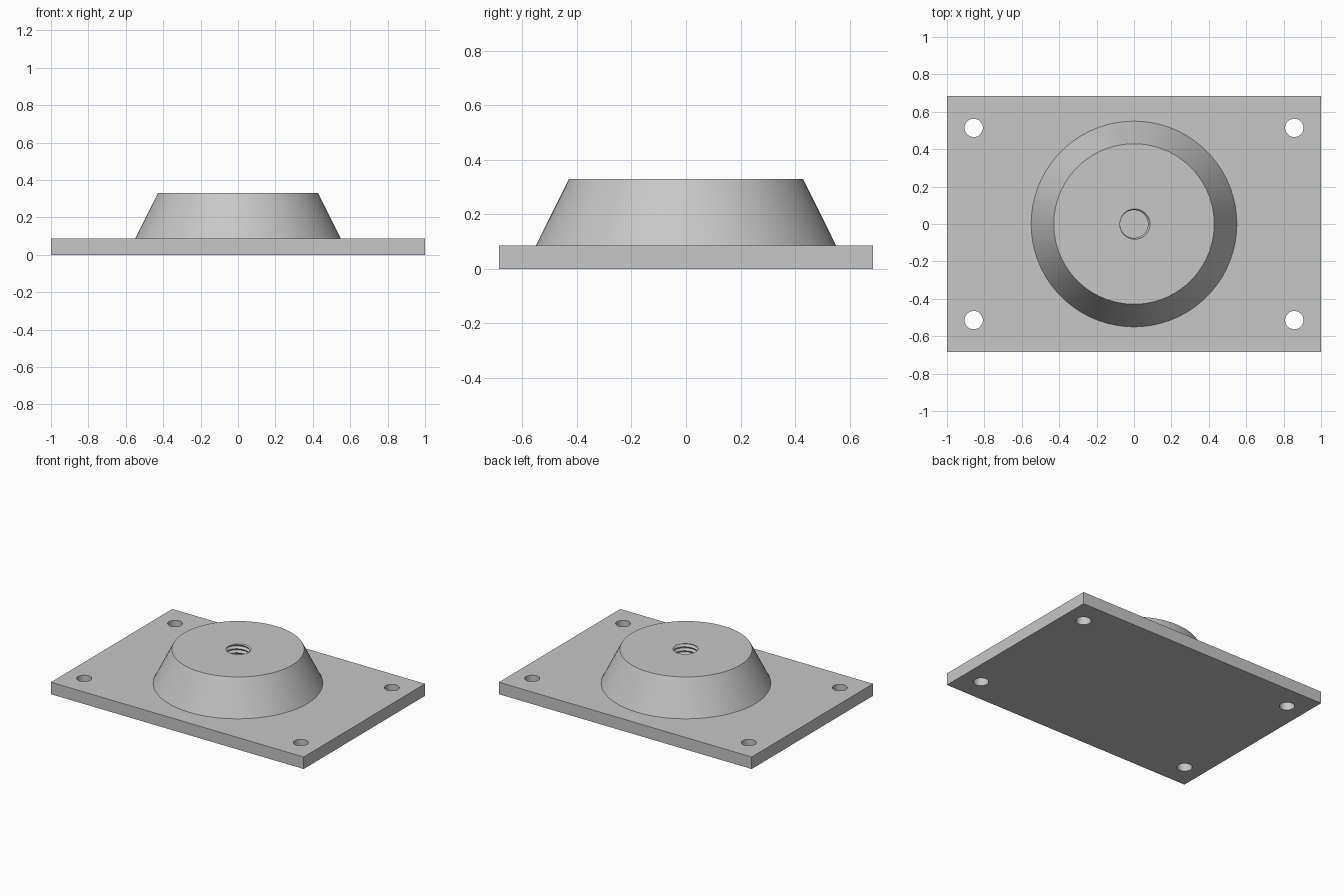
import bpy, bmesh
from math import cos, sin, tau, radians

default = bpy.data.objects.get("Cube")
if default:
    bpy.data.objects.remove(default, do_unlink=True)

WIDTH, DEPTH, THICK = 2.0, 1.371, 0.086
BASE_R, TOP_R, TOP_Z = 0.55, 0.429, 0.329
HOLE_X, HOLE_Y, HOLE_R = 0.857, 0.514, 0.049

grey = bpy.data.materials.new("machined grey")
grey.use_nodes = True
colour = (0.57, 0.57, 0.57, 1)
grey.diffuse_color = colour
grey.node_tree.nodes["Principled BSDF"].inputs["Base Color"].default_value = colour


def make_object(name, bm):
    bmesh.ops.recalc_face_normals(bm, faces=bm.faces)
    mesh = bpy.data.meshes.new(name)
    bm.to_mesh(mesh)
    bm.free()
    mesh.materials.append(grey)
    obj = bpy.data.objects.new(name, mesh)
    bpy.context.collection.objects.link(obj)
    return obj


def ring(bm, radius, z, segments, x=0, y=0):
    return [bm.verts.new((x + radius * cos(tau * i / segments),
                          y + radius * sin(tau * i / segments), z))
            for i in range(segments)]


def lathe(name, profile, segments, x=0, y=0):
    """Closed solid of revolution from (radius, height) pairs."""
    bm = bmesh.new()
    rings = [ring(bm, r, z, segments, x, y) for r, z in profile]
    for low, high in zip(rings, rings[1:]):
        for i in range(segments):
            j = (i + 1) % segments
            bm.faces.new((low[i], low[j], high[j], high[i]))
    bm.faces.new(rings[0])
    bm.faces.new(rings[-1])
    return make_object(name, bm)


def thread_cutter(name, minor, major, pitch, bottom, top, segments=24):
    """Helical thread solid: one strip of crests and roots wound upwards."""
    bm = bmesh.new()
    turns = int((top - bottom) / pitch) + 4
    start = bottom - 2 * pitch
    strips = []
    for radius, shift in ((minor, 0), (major, pitch / 2)):
        strips.append([bm.verts.new((radius * cos(tau * k / segments),
                                     radius * sin(tau * k / segments),
                                     start + shift + pitch * k / segments))
                       for k in range(turns * segments + 1)])
    crest, root = strips
    for k in range(turns * segments):
        bm.faces.new((crest[k], crest[k + 1], root[k + 1], root[k]))
        if k + segments < turns * segments:
            bm.faces.new((root[k], root[k + 1],
                          crest[k + segments + 1], crest[k + segments]))
    # Trim both ends flat and cap them
    for z, direction in ((bottom, -1), (top, 1)):
        bmesh.ops.bisect_plane(bm, geom=bm.verts[:] + bm.edges[:] + bm.faces[:],
                               plane_co=(0, 0, z), plane_no=(0, 0, direction),
                               clear_outer=True)
        rim = [e for e in bm.edges if e.is_boundary
               and all(abs(v.co.z - z) < 1e-5 for v in e.verts)]
        bmesh.ops.edgeloop_fill(bm, edges=rim)
    return make_object(name, bm)


def combine(target, tool, operation):
    mod = target.modifiers.new(operation.title(), "BOOLEAN")
    mod.operation = operation
    mod.solver = "EXACT"
    mod.object = tool
    bpy.context.view_layer.objects.active = target
    bpy.ops.object.modifier_apply(modifier=mod.name)
    bpy.data.objects.remove(tool, do_unlink=True)


# Rectangular base plate
bm = bmesh.new()
bmesh.ops.create_cube(bm, size=1)
for v in bm.verts:
    v.co = (v.co.x * WIDTH, v.co.y * DEPTH, (v.co.z + 0.5) * THICK)
plate = make_object("mounting_plate", bm)

# Tapered round boss, rooted inside the plate
boss = lathe("boss", [(BASE_R, THICK / 2), (BASE_R, THICK), (TOP_R, TOP_Z)], 72)
combine(plate, boss, "UNION")

# Four corner screw holes
for sx in (-1, 1):
    for sy in (-1, 1):
        drill = lathe("screw_hole", [(HOLE_R, -0.1), (HOLE_R, THICK + 0.1)],
                      32, sx * HOLE_X, sy * HOLE_Y)
        combine(plate, drill, "DIFFERENCE")

# Blind threaded bore in the boss
bore = thread_cutter("threaded_bore", 0.075, 0.087, 0.0286, THICK, TOP_Z + 0.02)
combine(plate, bore, "DIFFERENCE")

# Smooth the round walls, keep the edges crisp
bpy.ops.object.select_all(action="DESELECT")
plate.select_set(True)
bpy.context.view_layer.objects.active = plate
bpy.ops.object.shade_smooth_by_angle(angle=radians(25))
